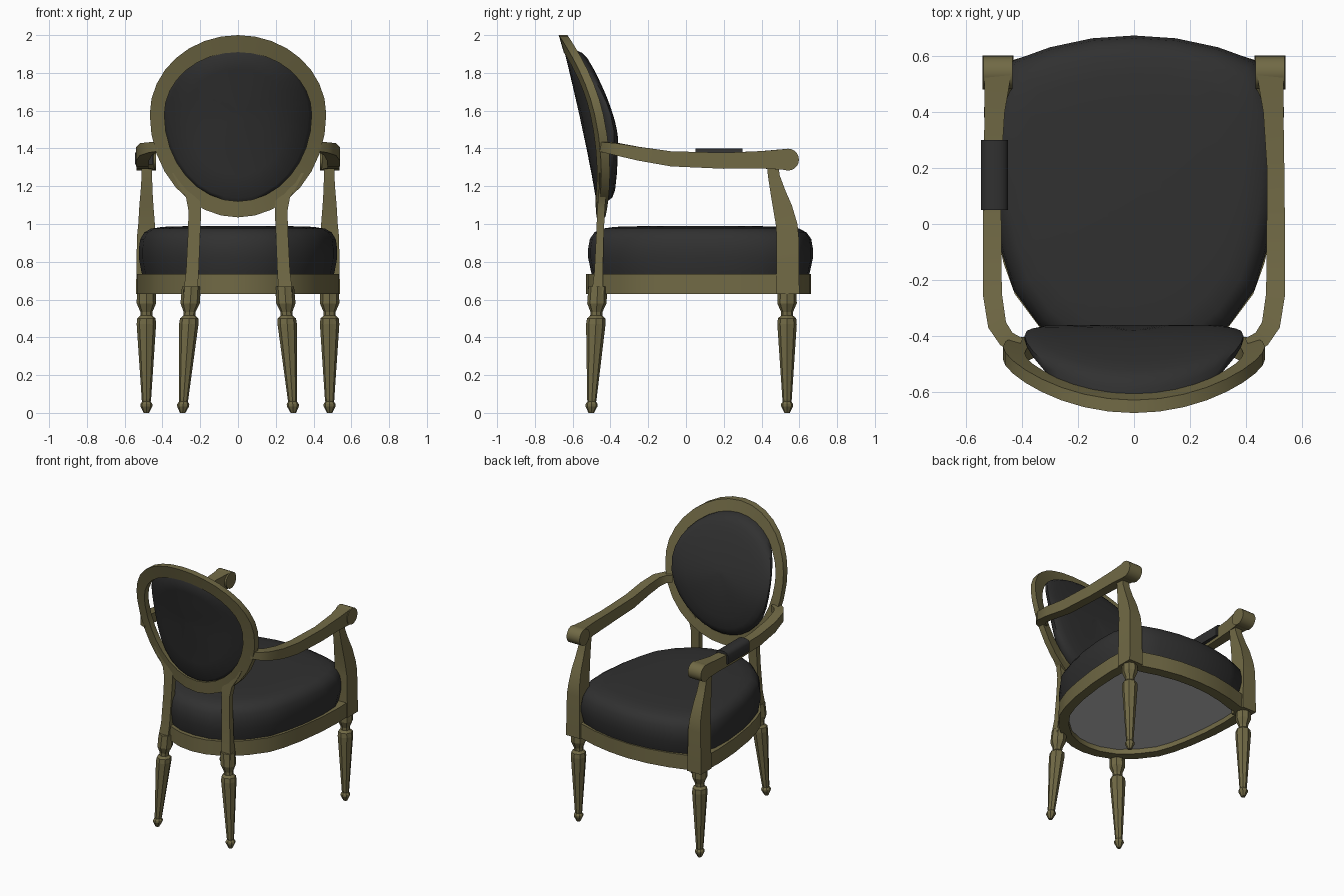
import bpy, bmesh, math
from mathutils import Vector

if "Cube" in bpy.data.objects:
    bpy.data.objects.remove(bpy.data.objects["Cube"])


def mat(name, col):
    m = bpy.data.materials.new(name)
    m.diffuse_color = (*col, 1)
    m.use_nodes = True
    m.node_tree.nodes["Principled BSDF"].inputs["Base Color"].default_value = m.diffuse_color
    return m


WOOD = mat("olive wood", (0.165, 0.143, 0.06))
BLACK = mat("black upholstery", (0.03, 0.03, 0.03))
GREY = mat("pale grey lining", (0.53, 0.53, 0.53))


def loft(name, rings, material, closed=False, smooth=None):
    """Skin a list of equal-length point rings; cap the ends unless closed."""
    bm = bmesh.new()
    vs = [[bm.verts.new(p) for p in r] for r in rings]
    n, k = len(rings[0]), len(rings)
    for i in range(k if closed else k - 1):
        a, b = vs[i], vs[(i + 1) % k]
        for j in range(n):
            bm.faces.new((a[j], a[(j + 1) % n], b[(j + 1) % n], b[j]))
    if not closed:
        bm.faces.new(vs[0])
        bm.faces.new(vs[-1])
    bmesh.ops.recalc_face_normals(bm, faces=bm.faces[:])
    me = bpy.data.meshes.new(name)
    bm.to_mesh(me)
    bm.free()
    ob = bpy.data.objects.new(name, me)
    bpy.context.collection.objects.link(ob)
    me.materials.append(material)
    if smooth:
        bpy.ops.object.select_all(action='DESELECT')
        ob.select_set(True)
        bpy.context.view_layer.objects.active = ob
        bpy.ops.object.shade_smooth_by_angle(angle=math.radians(smooth))
    return ob


def rect(x0, x1, y0, y1, z):
    return [(x0, y0, z), (x1, y0, z), (x1, y1, z), (x0, y1, z)]


def outline(half):
    """Mirror a right-hand outline (front centre to back centre)."""
    return half + [(-x, y) for x, y in half[-2:0:-1]]


def scaled(pts, s, z, cy=0.07):
    return [(x * s, cy + (y - cy) * s, z) for x, y in pts]


# seat rail ring
rail = outline([(0, .663), (.15, .654), (.3, .625), (.43, .585), (.525, .57), (.535, .4), (.525, .2), (.497, 0),
                (.465, -.14), (.425, -.25), (.335, -.37), (.22, -.47), (.1, -.518), (0, -.53)])
rings = []
for x, y in rail:
    xi, yi = x * .87, .07 + (y - .07) * .88
    rings.append([(x, y, .63), (x, y, .735), (xi, yi, .735), (xi, yi, .63)])
loft("seat_rail", rings, WOOD, closed=True, smooth=30)

# lining under the seat
loft("seat_lining", [scaled(rail, .91, .665), scaled(rail, .91, .673)], GREY)

# seat cushion
cush = outline([(0, .672), (.15, .662), (.3, .63), (.43, .583), (.48, .5), (.52, .4), (.525, .25), (.505, .05),
                (.472, -.1), (.43, -.235), (.34, -.36), (.23, -.455), (.12, -.505), (0, -.518)])
loft("seat_cushion", [scaled(cush, s, z) for s, z in (
    (.95, .69), (.975, .75), (1, .82), (1, .87), (.985, .92), (.945, .955),
    (.88, .975), (.76, .985), (.5, .989), (.2, .99))], BLACK, smooth=50)


# oval backrest: leaning, barrel-curved surface
def back_y(x, z):
    return -.45 - .2 * max(0, (z - 1.04) / .96) ** 1.2 + .09 * (x / .465) ** 2


def egg(a, w, up, down):
    s = math.sin(a)
    return w * math.cos(a), 1.58 + s * (up if s > 0 else down)


N = 32
rings = []
for i in range(N):
    a = math.tau * i / N
    xo, zo = egg(a, .467, .42, .545)
    xi, zi = egg(a, .39, .33, .46)
    yo, yi = back_y(xo, zo), back_y(xi, zi)
    rings.append([(xo, yo + .022, zo), (xi, yi + .026, zi), (xi, yi - .02, zi), (xo, yo - .024, zo)])
loft("back_frame", rings, WOOD, closed=True, smooth=40)


# back cushion: flat padded front, barrel-curved rear
def pad_front(z):
    if z < 1.45:
        return -.36 - .02 * ((1.45 - z) / .33) ** 2
    return -.36 - .19 * ((z - 1.45) / .48) ** 1.5


def pad_rear(x, z):
    return back_y(x, z) - .015 + .085 * (x / .39) ** 4


rings = []
for t, side in ((.05, 1), (.4, 1), (.7, 1), (.87, .98), (.95, .88), (1, .6),
                (1, .12), (.96, 0), (.7, 0), (.4, 0), (.05, 0)):
    r = []
    for i in range(N):
        x, z = egg(math.tau * i / N, .39 * t, .342 * t, .462 * t)
        r.append((x, pad_rear(x, z) * (1 - side) + pad_front(z) * side, z))
    rings.append(r)
loft("back_cushion", rings, BLACK, smooth=50)

# turned, fluted leg profile: (height, radius)
LEG = [(.67, .048), (.58, .05), (.535, .031), (.515, .031), (.5, .047), (.47, .05),
       (.07, .024), (.06, .022), (.047, .031), (.035, .031), (.0, .014)]


def leg(name, top, foot):
    rings = []
    for z, r in LEG:
        c = Vector(foot).lerp(Vector(top), z / .67)
        rings.append([(c.x + r * (.94 if j % 2 else 1.03) * math.cos(math.tau * j / 16),
                       c.y + r * (.94 if j % 2 else 1.03) * math.sin(math.tau * j / 16), z)
                      for j in range(16)])
    loft(name, rings, WOOD)


# arm path: x, y, z, width, height
ARM = [(.41, -.435, 1.41, .06, .05), (.455, -.41, 1.405, .062, .055), (.488, -.36, 1.395, .066, .065),
       (.505, -.25, 1.372, .068, .073), (.506, -.08, 1.345, .066, .08), (.505, .2, 1.335, .062, .085),
       (.497, .4, 1.34, .072, .092), (.485, .54, 1.342, .095, .112)]
# arm post sections: x0, x1, y0, y1, z
POST = [(.43, .54, .48, .6, .63), (.435, .535, .48, .597, .93), (.44, .528, .475, .59, 1.0),
        (.448, .522, .458, .56, 1.1), (.453, .515, .445, .525, 1.18), (.455, .51, .433, .495, 1.26),
        (.455, .51, .43, .49, 1.32)]
# back stile sections: x0, x1, y0, y1, z
STILE = [(.215, .29, -.5, -.44, .63), (.208, .275, -.485, -.44, .75), (.2, .265, -.475, -.435, .95),
         (.195, .262, -.47, -.43, 1.07), (.2, .275, -.465, -.425, 1.14), (.24, .318, -.46, -.42, 1.21),
         (.305, .35, -.46, -.425, 1.27)]

for s, side in ((1, "right"), (-1, "left")):
    leg("front_leg_" + side, (s * .485, .535, .67), (s * .485, .535, 0))
    leg("back_leg_" + side, (s * .247, -.467, .67), (s * .293, -.502, 0))
    loft("arm_post_" + side, [rect(s * a, s * b, c, d, z) for a, b, c, d, z in POST], WOOD, smooth=30)
    loft("back_stile_" + side, [rect(s * a, s * b, c, d, z) for a, b, c, d, z in STILE], WOOD, smooth=30)

    # curved arm
    rings = []
    for i, (x, y, z, w, h) in enumerate(ARM):
        p, q = ARM[max(i - 1, 0)], ARM[min(i + 1, len(ARM) - 1)]
        d = Vector((q[0] - p[0], q[1] - p[1])).normalized() * w / 2
        rings.append([(s * (x + e * d.y), y - e * d.x, z + u * h / 2)
                      for e, u in ((1, 1), (1, -1), (-1, -1), (-1, 1))])
    loft("arm_" + side, rings, WOOD, smooth=30)

    # rounded hand scroll
    loft("arm_scroll_" + side,
         [[(s * x, .54 + .058 * math.cos(math.tau * j / 20), 1.341 + .058 * math.sin(math.tau * j / 20))
           for j in range(20)] for x in (.433, .537)], WOOD, smooth=30)

# single arm pad, with a rounded top
SEC = [(-.545, 1.315), (-.545, 1.375), (-.535, 1.392), (-.515, 1.4),
       (-.48, 1.4), (-.46, 1.392), (-.45, 1.375), (-.45, 1.315)]
loft("arm_pad", [[(x, y, z) for x, z in SEC] for y in (.05, .3)], BLACK, smooth=40)
